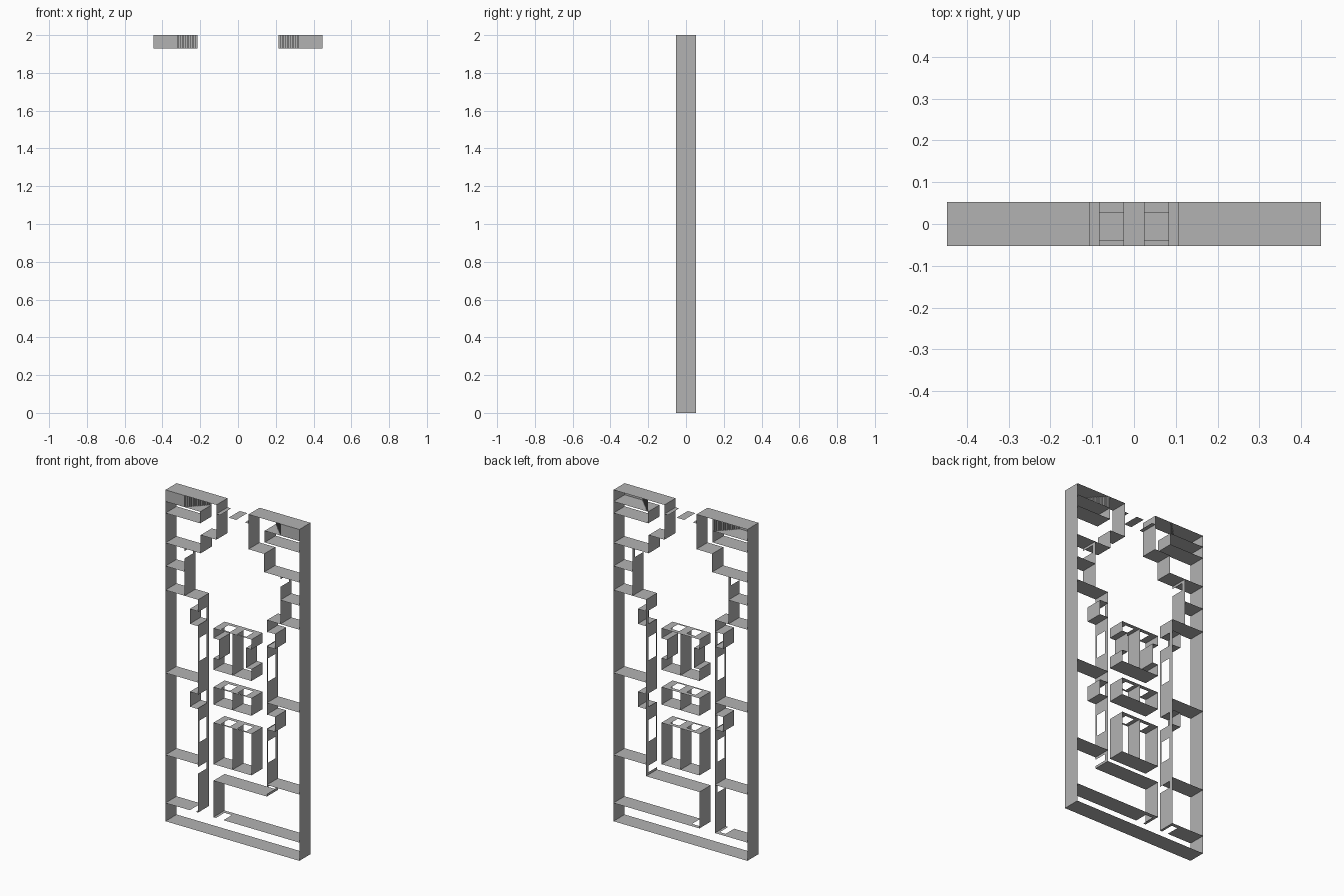
import bpy

if "Cube" in bpy.data.objects:
    bpy.data.objects.remove(bpy.data.objects["Cube"])

D = 0.053                # half depth of every wall
WIN = (-0.04, 0.028)     # depth range of a window opening
DOOR = (-D, 0.028)       # depth range of a door opening (lintel at the back)

grey = bpy.data.materials.new("wall_grey")
grey.diffuse_color = (0.45, 0.45, 0.45, 1)
grey.use_nodes = True
grey.node_tree.nodes["Principled BSDF"].inputs["Base Color"].default_value = grey.diffuse_color


def make(name, quads):
    verts = [v for q in quads for v in q]
    faces = [tuple(range(i * 4, i * 4 + 4)) for i in range(len(quads))]
    me = bpy.data.meshes.new(name)
    me.from_pydata(verts, [], faces)
    me.materials.append(grey)
    ob = bpy.data.objects.new(name, me)
    bpy.context.collection.objects.link(ob)


def wall(axis, at, a, b, holes=()):
    """Quads of a thin sheet along x or z, with openings (start, end, depth)."""
    a, b = min(a, b), max(a, b)
    ss = sorted({a, b} | {s for h in holes for s in h[:2]})
    ys = sorted({-D, D} | {y for h in holes for y in h[2]})
    point = (lambda s, y: (s, y, at)) if axis == 'x' else (lambda s, y: (at, y, s))
    out = []
    for s0, s1 in zip(ss, ss[1:]):
        for y0, y1 in zip(ys, ys[1:]):
            sm, ym = (s0 + s1) / 2, (y0 + y1) / 2
            if any(h[0] < sm < h[1] and h[2][0] < ym < h[2][1] for h in holes):
                continue
            out.append([point(s0, y0), point(s1, y0), point(s1, y1), point(s0, y1)])
    return out


# Outer shell
make("bottom_wall", wall('x', 0, -0.447, 0.447))
for m, side in ((-1, "left"), (1, "right")):
    make(side + "_outer_wall", wall('z', m * 0.447, 0, 2))
    make(side + "_top_wall", wall('x', 2, m * 0.107, m * 0.447))

    # Entrance and upper rooms
    q = wall('z', m * 0.107, 1.79, 2) + wall('x', 1.79, m * 0.107, m * 0.212)
    q += wall('z', m * 0.212, 1.68, 1.79)
    q += wall('x', 1.86, m * 0.215, m * 0.447) + wall('z', m * 0.215, 1.86, 1.93)
    q += wall('x', 1.93, m * 0.215, m * 0.447)
    q += wall('x', 1.68, m * 0.212, m * 0.447)
    q += wall('z', m * 0.32, 1.395, 1.68, [(1.62, 1.665, DOOR)])
    q += wall('x', 1.54, m * 0.32, m * 0.447)
    q += wall('x', 1.395, m * 0.23, m * 0.447)
    make(side + "_upper_rooms", q)

    # Corridor wall with windows and alcove openings
    low = 0.11 if m < 0 else 0.33
    holes = [(1.02, 1.16, WIN), (0.53, 0.66, WIN), (0.345, 0.385, DOOR),
             (1.24, 1.32, DOOR), (0.74, 0.82, DOOR)]
    make(side + "_corridor_wall", wall('z', m * 0.23, low, 1.395, holes))

    # Side room dividers
    for z in (0.4, 0.895):
        make(side + "_room_divider", wall('x', z, m * 0.23, m * 0.447))

    # Small alcoves
    for z in (0.735, 1.235):
        make(side + "_alcove", wall('z', m * 0.285, z, z + 0.09)
             + wall('x', z, m * 0.23, m * 0.285)
             + wall('x', z + 0.09, m * 0.23, m * 0.285))

    # Stairs: landing at the front, steps receding towards the middle
    n, x0, x1 = 12, 0.32, 0.215
    q = [[(m * x, -D, z) for x, z in ((0.447, 1.93), (x0, 1.93), (x0, 2), (0.447, 2))]]
    for i in range(n):
        xa, xb = x0 + (x1 - x0) * i / n, x0 + (x1 - x0) * (i + 1) / n
        ya, yb = -D + 2 * D * i / n, -D + 2 * D * (i + 1) / n
        q.append([(m * xa, ya, 1.93), (m * xa, yb, 1.93), (m * xa, yb, 2), (m * xa, ya, 2)])
        q.append([(m * xa, yb, 1.93), (m * xb, yb, 1.93), (m * xb, yb, 2), (m * xa, yb, 2)])
    make(side + "_stairs", q)

# Entrance posts
for a, b in ((-0.107, -0.083), (-0.025, 0.025), (0.083, 0.107)):
    make("entrance_post", wall('x', 1.945, a, b))

# Lower rooms
make("lower_left_room", wall('x', 0.11, -0.447, -0.23, [(-0.285, -0.245, DOOR)]))
make("lower_right_room", wall('x', 0.33, -0.127, 0.23) + wall('z', -0.127, 0.11, 0.33)
     + wall('x', 0.11, -0.127, 0.447, [(-0.11, -0.06, DOOR)]))

# Central room islands
openings = [(-0.083, -0.025, WIN), (0.025, 0.083, WIN)]
for z0, z1 in ((0.43, 0.68), (0.79, 0.895), (1.0, 1.25)):
    q = wall('x', z0, -0.127, 0.127) + wall('x', z1, -0.127, 0.127, openings)
    q += wall('z', 0, z0, z1)
    for m in (-1, 1):
        if z0 < 1:
            q += wall('z', m * 0.127, z0, z1)
        else:   # the upper island has a recess on each side
            q += wall('z', m * 0.127, z0, 1.07) + wall('z', m * 0.127, 1.19, z1)
            q += wall('x', 1.07, m * 0.09, m * 0.127) + wall('x', 1.19, m * 0.09, m * 0.127)
            q += wall('z', m * 0.09, 1.07, 1.19)
    make("central_rooms", q)
